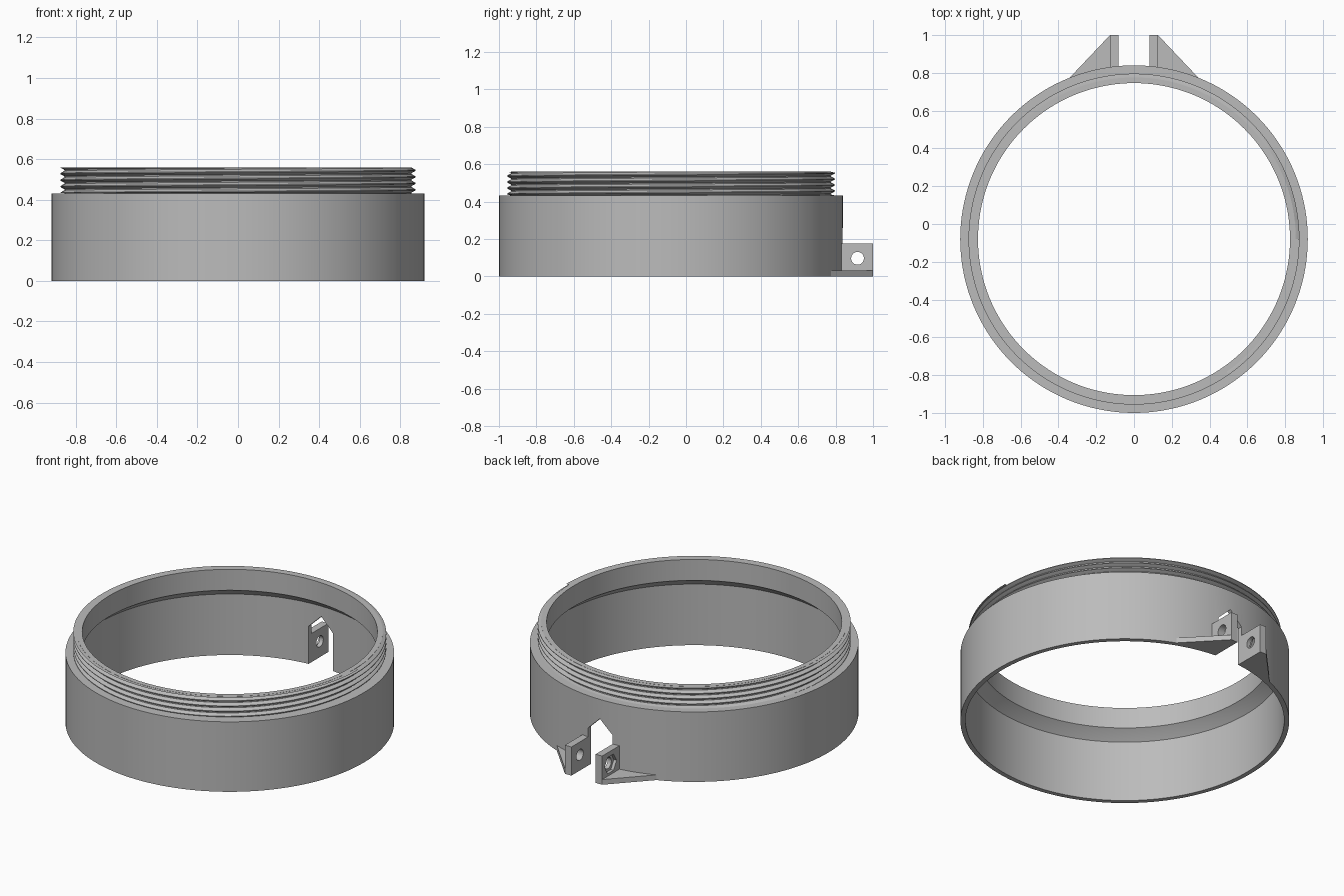
import bpy, bmesh, math
from mathutils import Vector

cube = bpy.data.objects.get("Cube")
if cube:
    bpy.data.objects.remove(cube, do_unlink=True)

CENTRE_Y = -0.08
SEGMENTS = 144

grey = bpy.data.materials.new("plain grey")
grey.use_nodes = True
colour = (0.5, 0.5, 0.5, 1)
grey.diffuse_color = colour
grey.node_tree.nodes["Principled BSDF"].inputs["Base Color"].default_value = colour


def make_object(name, bm):
    bmesh.ops.recalc_face_normals(bm, faces=bm.faces)
    mesh = bpy.data.meshes.new(name)
    bm.to_mesh(mesh)
    bm.free()
    mesh.materials.append(grey)
    obj = bpy.data.objects.new(name, mesh)
    bpy.context.collection.objects.link(obj)
    return obj


def prism(name, points, direction):
    """Extrude a closed outline along a direction."""
    bm = bmesh.new()
    face = bm.faces.new([bm.verts.new(p) for p in points])
    grown = bmesh.ops.extrude_face_region(bm, geom=[face])["geom"]
    verts = [g for g in grown if isinstance(g, bmesh.types.BMVert)]
    bmesh.ops.translate(bm, verts=verts, vec=Vector(direction))
    return make_object(name, bm)


def sweep(name, sections, closed):
    """Join a row of equal cross-sections into a surface."""
    bm = bmesh.new()
    rows = [[bm.verts.new(p) for p in s] for s in sections]
    n = len(rows[0])
    pairs = list(zip(rows, rows[1:]))
    if closed:
        pairs.append((rows[-1], rows[0]))
    for a, b in pairs:
        for i in range(n):
            j = (i + 1) % n
            bm.faces.new((a[i], a[j], b[j], b[i]))
    if not closed:
        bm.faces.new(rows[0])
        bm.faces.new(rows[-1])
    return make_object(name, bm)


def around(r, angle, z):
    return (r * math.cos(angle), CENTRE_Y + r * math.sin(angle), z)


def activate(obj):
    bpy.ops.object.select_all(action='DESELECT')
    obj.select_set(True)
    bpy.context.view_layer.objects.active = obj


def cut(obj, cutter):
    cutter.hide_render = True
    mod = obj.modifiers.new("cut", 'BOOLEAN')
    mod.operation = 'DIFFERENCE'
    mod.solver = 'EXACT'
    mod.object = cutter
    activate(obj)
    bpy.ops.object.modifier_apply(modifier=mod.name)
    bpy.data.objects.remove(cutter, do_unlink=True)


def smooth(obj):
    activate(obj)
    bpy.ops.object.shade_smooth_by_angle(angle=math.radians(25))


def polygon_yz(x, y, z, r, sides):
    return [(x, y + r * math.cos(math.tau * i / sides),
             z + r * math.sin(math.tau * i / sides)) for i in range(sides)]


# Ring body: thin skirt, sloped inner ledge and narrower collar
profile = [(0.92, 0), (0.92, 0.432), (0.856, 0.432), (0.856, 0.56), (0.826, 0.56),
           (0.826, 0.431), (0.859, 0.407), (0.892, 0.377), (0.892, 0)]
ring = sweep("ring_body", [[around(r, math.tau * i / SEGMENTS, z) for r, z in profile]
                           for i in range(SEGMENTS)], True)

# Gabled slot at the back of the skirt
SLOT = 0.083
outline = [(-SLOT, 0.7, -0.1), (SLOT, 0.7, -0.1), (SLOT, 0.7, 0.233),
           (0, 0.7, 0.313), (-SLOT, 0.7, 0.233)]
cut(ring, prism("slot_cutter", outline, (0, 0.3, 0)))
smooth(ring)

# Helical screw thread round the collar
PITCH, TURNS, LOW, HIGH = 0.032, 5, 0.433, 0.559
sections = []
for i in range(TURNS * SEGMENTS + 1):
    z = LOW - PITCH / 2 + PITCH * i / SEGMENTS
    tooth = [(0.85, -0.015), (0.857, -0.013), (0.876, -0.002),
             (0.876, 0.002), (0.857, 0.013), (0.85, 0.015)]
    sections.append([around(r, math.tau * i / SEGMENTS, min(max(z + dz, LOW), HIGH))
                     for r, dz in tooth])
smooth(sweep("screw_thread", sections, False))

# Pair of clamp lugs with bolt holes and triangular foot braces
HOLE_Y, HOLE_Z = 0.917, 0.097
for side, sign in (("left", 1), ("right", -1)):
    inner, outer = sign * SLOT, sign * 0.127
    lug = prism(side + "_clamp_lug",
                [(inner, 0.82, 0), (outer, 0.82, 0), (outer, 1, 0), (inner, 1, 0)],
                (0, 0, 0.177))
    cut(lug, prism("hole_cutter", polygon_yz(sign * 0.05, HOLE_Y, HOLE_Z, 0.034, 32),
                   (sign * 0.12, 0, 0)))
    if side == "right":
        # Hexagonal nut pocket on the outer face
        cut(lug, prism("nut_cutter", polygon_yz(-0.108, HOLE_Y, HOLE_Z, 0.058, 6),
                       (-0.05, 0, 0)))
    smooth(lug)
    prism(side + "_foot_brace",
          [(outer, 1, 0), (sign * 0.345, 0.77, 0), (sign * 0.33, 0.76, 0),
           (outer, 0.815, 0)], (0, 0, 0.032))
